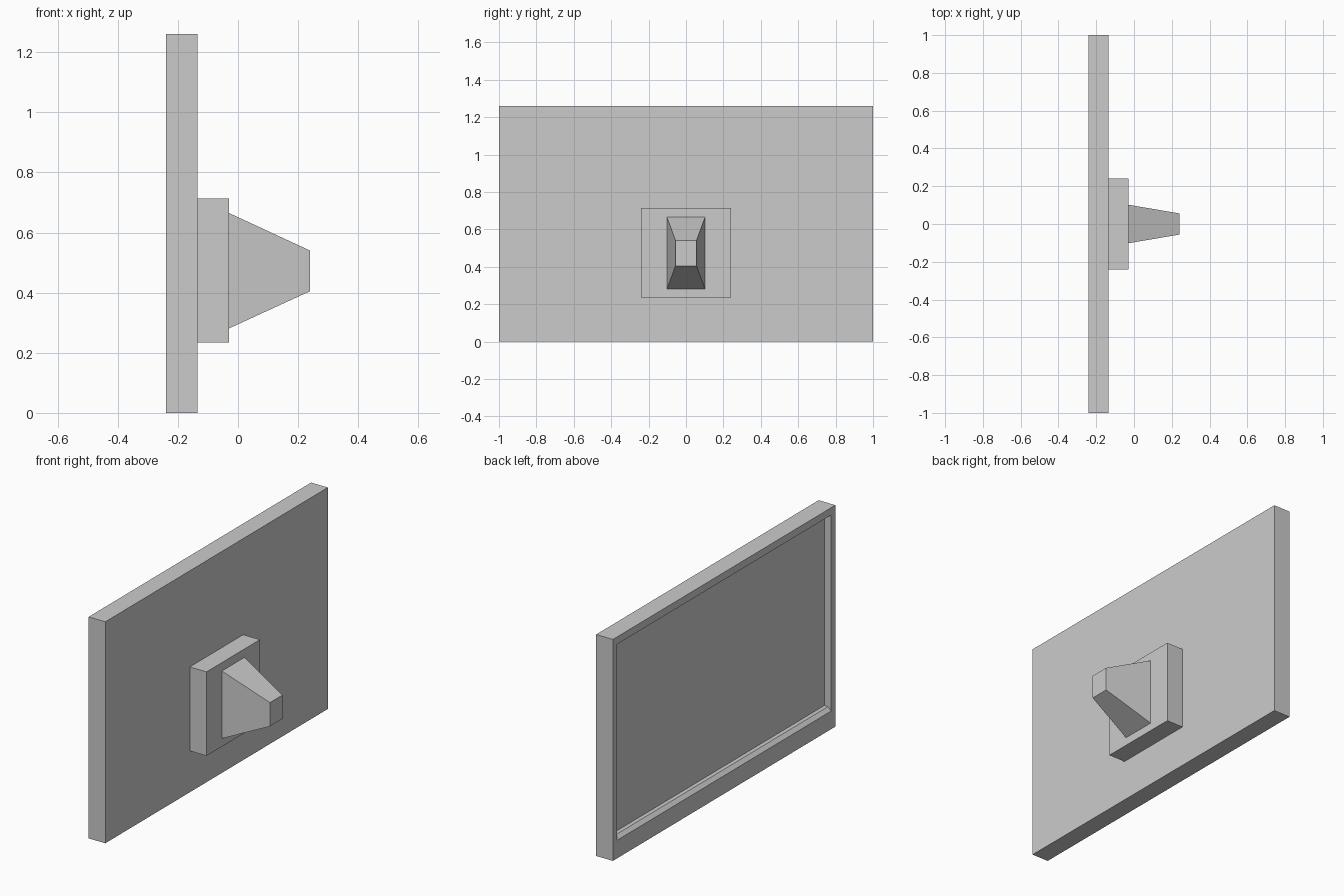
import bpy
import bmesh

cube = bpy.data.objects.get("Cube")
if cube:
    bpy.data.objects.remove(cube, do_unlink=True)

grey = bpy.data.materials.new("light_grey")
grey.use_nodes = True
colour = (0.6, 0.6, 0.6, 1)
grey.diffuse_color = colour
grey.node_tree.nodes["Principled BSDF"].inputs["Base Color"].default_value = colour


def loft(name, near, far):
    """Solid between two matching loops of points."""
    bm = bmesh.new()
    a = [bm.verts.new(p) for p in near]
    b = [bm.verts.new(p) for p in far]
    bm.faces.new(a)
    bm.faces.new(b[::-1])
    n = len(a)
    for i in range(n):
        j = (i + 1) % n
        bm.faces.new((a[j], a[i], b[i], b[j]))
    bmesh.ops.recalc_face_normals(bm, faces=bm.faces)
    mesh = bpy.data.meshes.new(name)
    bm.to_mesh(mesh)
    bm.free()
    mesh.materials.append(grey)
    obj = bpy.data.objects.new(name, mesh)
    bpy.context.collection.objects.link(obj)
    return obj


def rect(x, half_y, z0, z1):
    return [(x, -half_y, z0), (x, half_y, z0), (x, half_y, z1), (x, -half_y, z1)]


BACK, REAR, PLATE, TIP = -0.24, -0.135, -0.03, 0.24

# Panel with a recessed screen
panel = loft("screen_panel", rect(BACK, 1, 0, 1.26), rect(REAR, 1, 0, 1.26))

# Recess profile: chamfered sill, then a flat ledge up to the screen
sill, top, chamfer, depth, half = 0.103, 1.218, 0.02, 0.043, 0.962
profile = [(BACK - chamfer, sill - chamfer), (BACK + chamfer, sill + chamfer),
           (BACK + depth, sill + chamfer), (BACK + depth, top), (BACK - chamfer, top)]
cutter = loft("recess_cutter", [(x, -half, z) for x, z in profile],
              [(x, half, z) for x, z in profile])
cut = panel.modifiers.new("screen_recess", "BOOLEAN")
cut.operation = "DIFFERENCE"
cut.solver = "EXACT"
cut.object = cutter
bpy.context.view_layer.objects.active = panel
bpy.ops.object.modifier_apply(modifier=cut.name)
bpy.data.objects.remove(cutter, do_unlink=True)

# Mounting plate and tapered wall arm
loft("mount_plate", rect(REAR, 0.24, 0.235, 0.713), rect(PLATE, 0.24, 0.235, 0.713))
loft("tapered_mount", rect(PLATE, 0.102, 0.281, 0.665), rect(TIP, 0.056, 0.405, 0.54))
